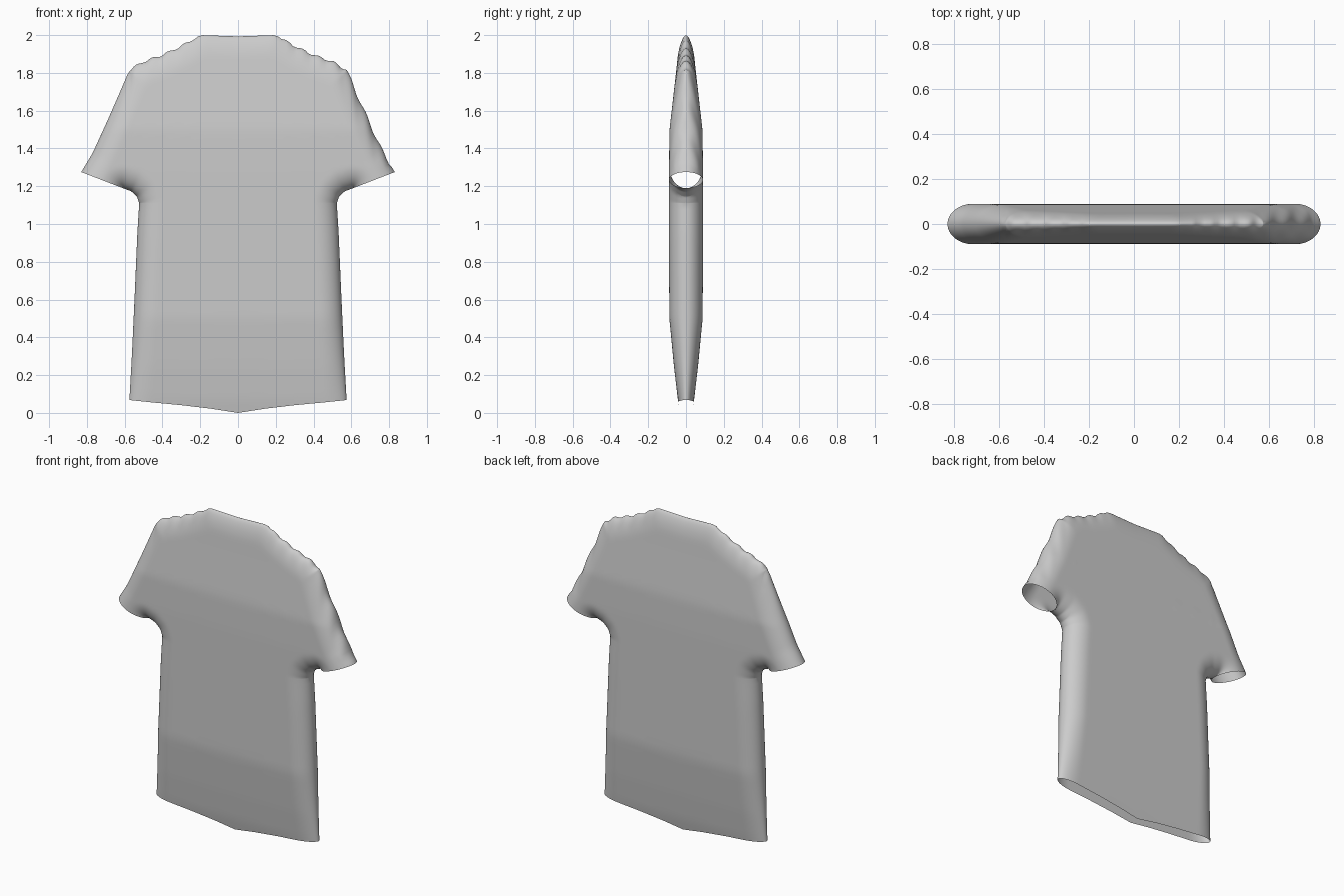
import bpy, bmesh, math
from mathutils import Vector

if "Cube" in bpy.data.objects:
    bpy.data.objects.remove(bpy.data.objects["Cube"])

# Half outline (x, z) of the shirt, right side
HEM = [(0, 0), (0.14, 0.022), (0.30, 0.041), (0.45, 0.055), (0.575, 0.068)]
SIDE = [(0.575, 0.068), (0.562, 0.30), (0.548, 0.60), (0.533, 0.95), (0.523, 1.11)]
UNDERARM = [(0.523, 1.11), (0.535, 1.145), (0.565, 1.173), (0.61, 1.19)]
SHOULDER = [(0, 1.993), (0.20, 2.0), (0.30, 1.942), (0.40, 1.895), (0.50, 1.86), (0.575, 1.815)]
SLEEVE_TOP = [(0.575, 1.815), (0.62, 1.71), (0.69, 1.55), (0.77, 1.375), (0.83, 1.275)]

# Half thickness (z, y) as seen from the side
DEPTH = [(0, 0.03), (0.07, 0.043), (0.25, 0.064), (0.50, 0.088), (0.9, 0.09),
         (1.3, 0.09), (1.5, 0.087), (1.65, 0.070), (1.8, 0.053), (1.95, 0.037), (2.0, 0.03)]
ROUND = 0.12


def interp(table, v):
    for (a, fa), (b, fb) in zip(table, table[1:]):
        if v <= b:
            t = max(0, (v - a) / (b - a))
            return fa + (fb - fa) * t
    return table[-1][1]


def along(points, t):
    # point at a fraction of the length of a polyline
    pts = [Vector(p) for p in points]
    lens = [(b - a).length for a, b in zip(pts, pts[1:])]
    d = t * sum(lens)
    for a, b, l in zip(pts, pts[1:], lens):
        if d <= l + 1e-9:
            return a.lerp(b, min(1, d / l))
        d -= l
    return pts[-1]


SEAMS = [(Vector(a), Vector(b)) for line in (SIDE, UNDERARM, SHOULDER, SLEEVE_TOP)
         for a, b in zip(line, line[1:])]


def seam_distance(p):
    best = 9
    for a, b in SEAMS:
        ab = b - a
        t = min(1, max(0, (p - a).dot(ab) / ab.length_squared))
        best = min(best, (p - a - ab * t).length)
    return best


def half_depth(p):
    d = seam_distance(p)
    if d < 1e-5:
        return 0
    k = 1 - min(1, d / ROUND)
    return interp(DEPTH, p.y) * math.sqrt(1 - k * k)


def ease(i, n):
    return 0.5 - 0.5 * math.cos(math.pi * i / n)


NU, NLOW, NUP, NSL = 36, 30, 40, 22
cols = [math.sin(math.pi / 2 * i / NU) for i in range(NU + 1)]
arm = Vector(SIDE[-1])


def lower_body(i, j):
    t = j / NLOW
    s = along(SIDE, t)
    h = along(HEM, cols[i])
    return Vector((s.x * cols[i], h.y + (arm.y - h.y) * t))


def upper_body(i, j):
    low = Vector((arm.x * cols[i], arm.y))
    return low.lerp(along(SHOULDER, cols[i]), ease(j, NUP))


def sleeve(i, j):
    t = i / NSL
    return along(UNDERARM, t).lerp(along(SLEEVE_TOP, t), ease(j, NUP))


bm = bmesh.new()


def add_patch(fn, ni, nj):
    # one panel piece, repeated left/right and front/back
    grid = []
    for i in range(ni + 1):
        for j in range(nj + 1):
            p = fn(i, j)
            grid.append((p, half_depth(p), seam_distance(p)))
    for sx in (1, -1):
        for sy in (-1, 1):
            vs = []
            for p, y, d in grid:
                # gathered seam along the shoulders and one sleeve
                w = 0
                if p.y > 1.3 and p.x > 0.22 and (sx > 0 or p.x < 0.58):
                    w = 0.005 * math.sin(p.x * 75 + sx) * max(0, 1 - d / 0.08)
                vs.append(bm.verts.new((sx * (p.x + w * 0.6), sy * y, p.y + w)))
            for i in range(ni):
                for j in range(nj):
                    a = i * (nj + 1) + j
                    q = [vs[a], vs[a + nj + 1], vs[a + nj + 2], vs[a + 1]]
                    if sx * sy > 0:
                        q.reverse()
                    bm.faces.new(q)


add_patch(lower_body, NU, NLOW)
add_patch(upper_body, NU, NUP)
add_patch(sleeve, NSL, NUP)
bmesh.ops.remove_doubles(bm, verts=bm.verts, dist=0.0004)

mesh = bpy.data.meshes.new("shirt")
bm.to_mesh(mesh)
bm.free()
shirt = bpy.data.objects.new("shirt", mesh)
bpy.context.collection.objects.link(shirt)
for poly in mesh.polygons:
    poly.use_smooth = True
